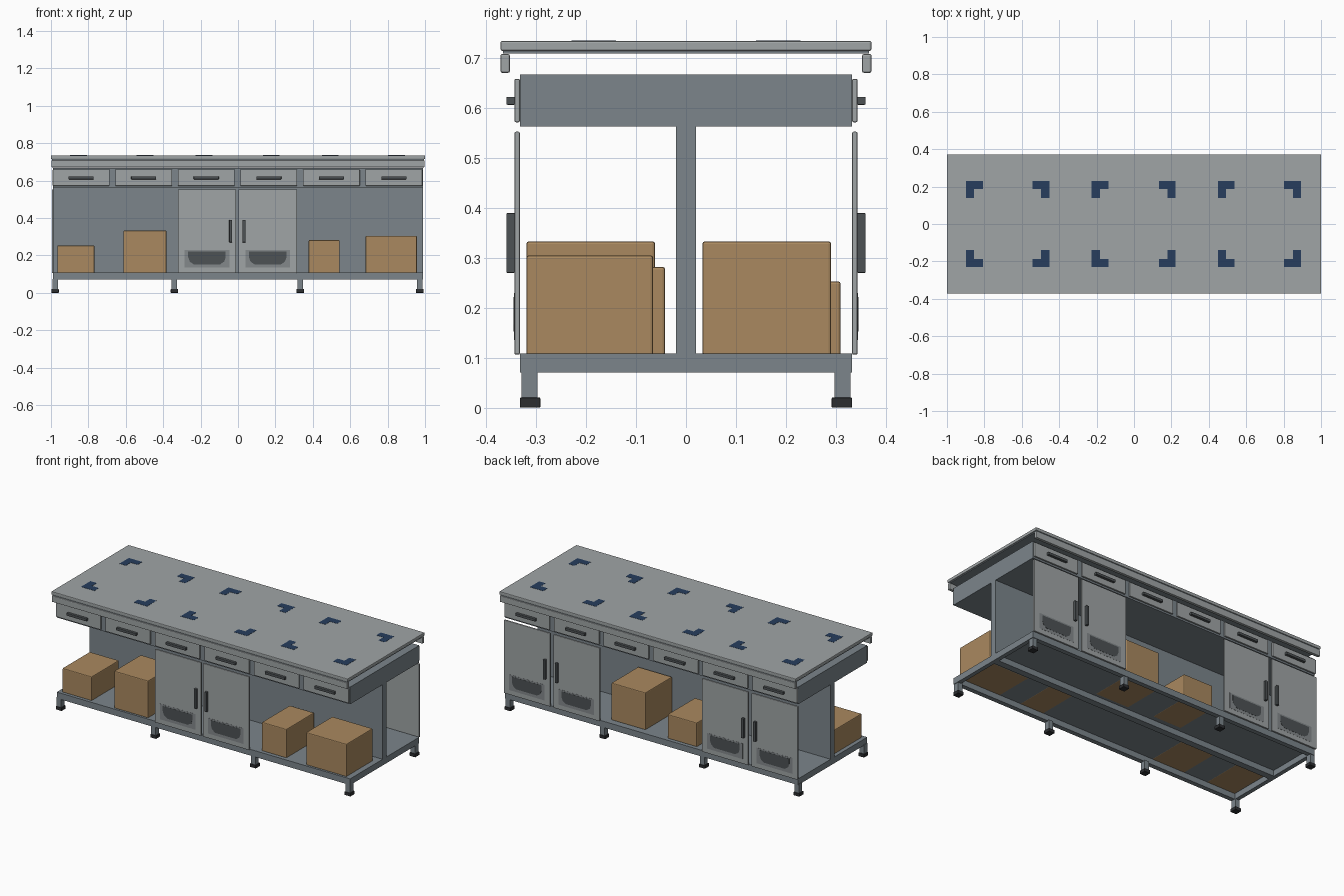
import bpy, bmesh

if "Cube" in bpy.data.objects:
    bpy.data.objects.remove(bpy.data.objects["Cube"])


def material(name, r, g, b):
    m = bpy.data.materials.new(name)
    m.diffuse_color = (r, g, b, 1)
    m.use_nodes = True
    m.node_tree.nodes["Principled BSDF"].inputs["Base Color"].default_value = m.diffuse_color
    return m


LIGHT = material("light_grey_steel", 0.35, 0.375, 0.38)
FRAME = material("blue_grey_frame", 0.20, 0.235, 0.26)
PANEL = material("vent_panel_grey", 0.23, 0.25, 0.26)
DARK = material("dark_grey_metal", 0.075, 0.085, 0.09)
RUBBER = material("black_rubber", 0.025, 0.027, 0.03)
CARD = material("cardboard", 0.40, 0.25, 0.115)
NAVY = material("navy_marker", 0.02, 0.048, 0.11)


def finish(name, bm, mat):
    bmesh.ops.recalc_face_normals(bm, faces=bm.faces)
    me = bpy.data.meshes.new(name)
    bm.to_mesh(me)
    bm.free()
    me.materials.append(mat)
    ob = bpy.data.objects.new(name, me)
    bpy.context.collection.objects.link(ob)
    return ob


def box(name, x, y, z, mat, bevel=0):
    """Box from (min, max) pairs, optionally with chamfered edges."""
    x, y, z = sorted(x), sorted(y), sorted(z)
    bm = bmesh.new()
    bmesh.ops.create_cube(bm, size=1)
    for v in bm.verts:
        v.co = [r[0] if c < 0 else r[1] for c, r in zip(v.co, (x, y, z))]
    if bevel:
        bmesh.ops.bevel(bm, geom=bm.edges[:], offset=bevel, segments=2,
                        profile=0.5, affect='EDGES')
    return finish(name, bm, mat)


def prism(name, points, offset, mat):
    """Extruded outline; points are 3D, offset is the extrusion vector."""
    bm = bmesh.new()
    f = bm.faces.new([bm.verts.new(p) for p in points])
    r = bmesh.ops.extrude_face_region(bm, geom=[f])
    new = [v for v in r["geom"] if isinstance(v, bmesh.types.BMVert)]
    bmesh.ops.translate(bm, verts=new, vec=offset)
    return finish(name, bm, mat)


# Worktop and its dark underside lip
box("worktop", (-1, 1), (-0.372, 0.372), (0.715, 0.735), LIGHT, 0.004)
box("worktop_lip", (-0.995, 0.995), (-0.367, 0.367), (0.710, 0.716), FRAME)

# Corner markers on the worktop
W, L = 0.043, 0.09
for x0, x1 in ((-0.898, -0.453), (-0.226, 0.223), (0.448, 0.893)):
    for cx, dx in ((x0, 1), (x1, -1)):
        for dy in (-1, 1):
            outline = [(0, 0), (L, 0), (L, W), (W, W), (W, L), (0, L)]
            prism("corner_marker",
                  [(cx + dx * a, dy * (0.23 - b), 0.734) for a, b in outline],
                  (0, 0, 0.002), NAVY)

# Frame: drawer housing, spine wall, base rails and thin shelf
X = 0.99
box("drawer_housing", (-X, X), (-0.333, 0.333), (0.563, 0.668), FRAME)
box("spine_wall", (-X, X), (-0.02, 0.02), (0.07, 0.563), FRAME)
for s in (-1, 1):
    box("base_long_rail", (-X, X), (s * 0.333, s * 0.305), (0.07, 0.108), FRAME)
    box("base_end_rail", (s * X, s * (X - 0.025)), (-0.305, 0.305), (0.07, 0.108), FRAME)
box("shelf", (-X + 0.02, X - 0.02), (-0.31, 0.31), (0.105, 0.108), FRAME)

# Legs with rubber feet
for x in (-0.978, -0.34, 0.333, 0.972):
    for s in (-1, 1):
        box("leg", (x - 0.015, x + 0.015), (s * 0.298, s * 0.33), (0.018, 0.075), FRAME)
        box("foot", (x - 0.02, x + 0.02), (s * 0.292, s * 0.333), (0, 0.02), RUBBER, 0.002)


def door(x, s, hinge):
    """Door centred on x, on side s, with the handle away from the hinge."""
    box("door", (x - 0.156, x + 0.156), (s * 0.333, s * 0.344), (0.106, 0.553), LIGHT, 0.003)
    hx = x - hinge * 0.127
    box("door_handle", (hx - 0.008, hx + 0.008), (s * 0.343, s * 0.36), (0.27, 0.39), DARK, 0.002)
    box("vent_panel", (x - 0.12, x + 0.12), (s * 0.343, s * 0.3448), (0.135, 0.23), PANEL)
    outline = [(-0.1, 0.222), (0.1, 0.222), (0.1, 0.19), (0.092, 0.167), (0.07, 0.152),
               (-0.07, 0.152), (-0.092, 0.167), (-0.1, 0.19)]
    prism("vent", [(x + a, s * 0.343, z) for a, z in outline], (0, s * 0.0026, 0), DARK)


# Drawers, edge rails and doors on both long sides
BAYS = [-0.0025 + 0.3345 * (i - 2.5) for i in range(6)]
for s in (-1, 1):
    box("worktop_edge_rail", (-0.998, 0.998), (s * 0.353, s * 0.372), (0.671, 0.709), LIGHT, 0.004)
    for x in BAYS:
        box("drawer", (x - 0.152, x + 0.152), (s * 0.333, s * 0.344), (0.572, 0.659), LIGHT, 0.003)
        box("drawer_handle", (x - 0.067, x + 0.067), (s * 0.343, s * 0.36), (0.607, 0.623), DARK, 0.002)
door(-0.166, -1, -1)
door(0.159, -1, 1)
for i, hinge in ((0, -1), (1, 1), (4, -1), (5, 1)):
    door(BAYS[i], 1, hinge)

# Cardboard boxes, bottoms just showing through the shelf
for x, y, top in (((-0.966, -0.768), (-0.314, -0.05), 0.253),
                  ((-0.613, -0.383), (-0.32, -0.062), 0.333),
                  ((0.378, 0.544), (-0.31, -0.042), 0.282),
                  ((0.683, 0.956), (-0.32, -0.066), 0.305),
                  ((0.07, 0.30), (0.033, 0.291), 0.333),
                  ((-0.29, -0.092), (0.045, 0.31), 0.253)):
    box("cardboard_box", x, y, (0.1045, top), CARD, 0.005)
